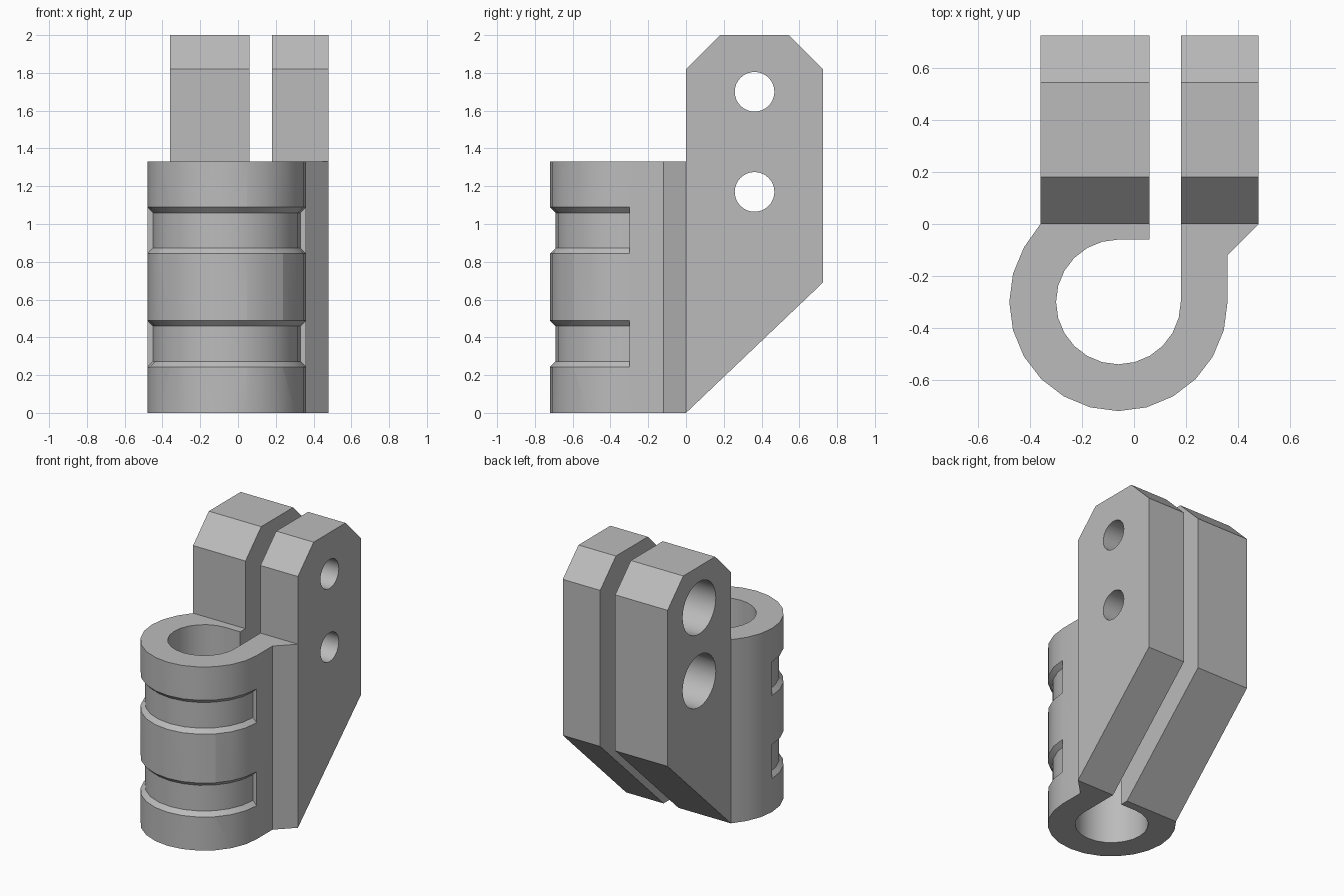
import bpy, bmesh
from math import sin, cos, pi, radians
from mathutils import Matrix

if "Cube" in bpy.data.objects:
    bpy.data.objects.remove(bpy.data.objects["Cube"], do_unlink=True)

grey = bpy.data.materials.new("plain grey")
grey.use_nodes = True
grey.diffuse_color = (0.5, 0.5, 0.5, 1)
grey.node_tree.nodes["Principled BSDF"].inputs["Base Color"].default_value = (0.5, 0.5, 0.5, 1)

CX, CY = -0.06, -0.30      # bore axis
R_OUT, R_IN = 0.42, 0.24
STEP = pi / 12


def finish(name, bm):
    bmesh.ops.recalc_face_normals(bm, faces=bm.faces)
    mesh = bpy.data.meshes.new(name)
    bm.to_mesh(mesh)
    bm.free()
    mesh.materials.append(grey)
    obj = bpy.data.objects.new(name, mesh)
    bpy.context.collection.objects.link(obj)
    return obj


def prism(name, points, offset):
    """Extrude a closed outline of 3D points along an offset."""
    bm = bmesh.new()
    face = bm.faces.new([bm.verts.new(p) for p in points])
    new = bmesh.ops.extrude_face_region(bm, geom=[face])["geom"]
    bmesh.ops.translate(bm, vec=offset, verts=[v for v in new if isinstance(v, bmesh.types.BMVert)])
    return finish(name, bm)


def pin(x0, x1, y, z, radius):
    """Cylinder along x, used to drill."""
    bm = bmesh.new()
    place = Matrix.Translation(((x0 + x1) / 2, y, z)) @ Matrix.Rotation(pi / 2, 4, 'Y')
    bmesh.ops.create_cone(bm, cap_ends=True, segments=32, radius1=radius, radius2=radius,
                          depth=x1 - x0, matrix=place)
    return finish("drill", bm)


def groove(z):
    """Half ring with sloped sides, used to cut the front grooves."""
    bm = bmesh.new()
    profile = [(0.39, -0.093), (0.39, 0.093), (0.50, 0.203), (0.50, -0.203)]
    rings = [[bm.verts.new((CX + r * cos(a), CY + r * sin(a), z + h)) for r, h in profile]
             for a in (pi + i * STEP for i in range(13))]
    for a, b in zip(rings, rings[1:]):
        for i in range(4):
            j = (i + 1) % 4
            bm.faces.new((a[i], a[j], b[j], b[i]))
    bm.faces.new(rings[0])
    bm.faces.new(rings[-1])
    return finish("groove_cutter", bm)


def combine(target, tool, operation):
    mod = target.modifiers.new(operation, 'BOOLEAN')
    mod.operation, mod.solver, mod.object = operation, 'EXACT', tool
    bpy.context.view_layer.objects.active = target
    bpy.ops.object.modifier_apply(modifier=mod.name)
    bpy.data.objects.remove(tool, do_unlink=True)


def arc(radius, first, last):
    """Points round the bore axis, counted in steps of 15 degrees."""
    way = 1 if last > first else -1
    return [(CX + radius * cos(i * STEP), CY + radius * sin(i * STEP))
            for i in range(first, last + way, way)]


# Split sleeve: outer wall, right lip, slot, bore, left lip
outline = [(-0.36, 0)] + arc(R_OUT, 10, 24) + [(0.36, -0.12), (0.48, 0), (0.18, 0)]
outline += arc(R_IN, 24, 6) + [(0.06, -0.06), (0.06, 0)]
clamp = prism("clamp_bracket", [(x, y, 0) for x, y in outline], (0, 0, 1.33))
for z in (0.366, 0.966):
    combine(clamp, groove(z), 'DIFFERENCE')

# Two clamping lugs on the back
side = [(0, 0), (0.725, 0.69), (0.725, 1.82), (0.545, 2), (0.18, 2), (0, 1.82)]
for x0, x1 in ((-0.36, 0.06), (0.18, 0.48)):
    lug = prism("lug", [(x0, y, z) for y, z in side], (x1 - x0, 0, 0))
    combine(clamp, lug, 'UNION')

# Screw holes, with wide recesses on the -x side
for z in (1.17, 1.70):
    combine(clamp, pin(-0.6, 0.6, 0.363, z, 0.105), 'DIFFERENCE')
    combine(clamp, pin(-0.6, -0.06, 0.363, z, 0.19), 'DIFFERENCE')

bpy.ops.object.select_all(action='DESELECT')
clamp.select_set(True)
bpy.context.view_layer.objects.active = clamp
bpy.ops.object.shade_smooth_by_angle(angle=radians(30))
